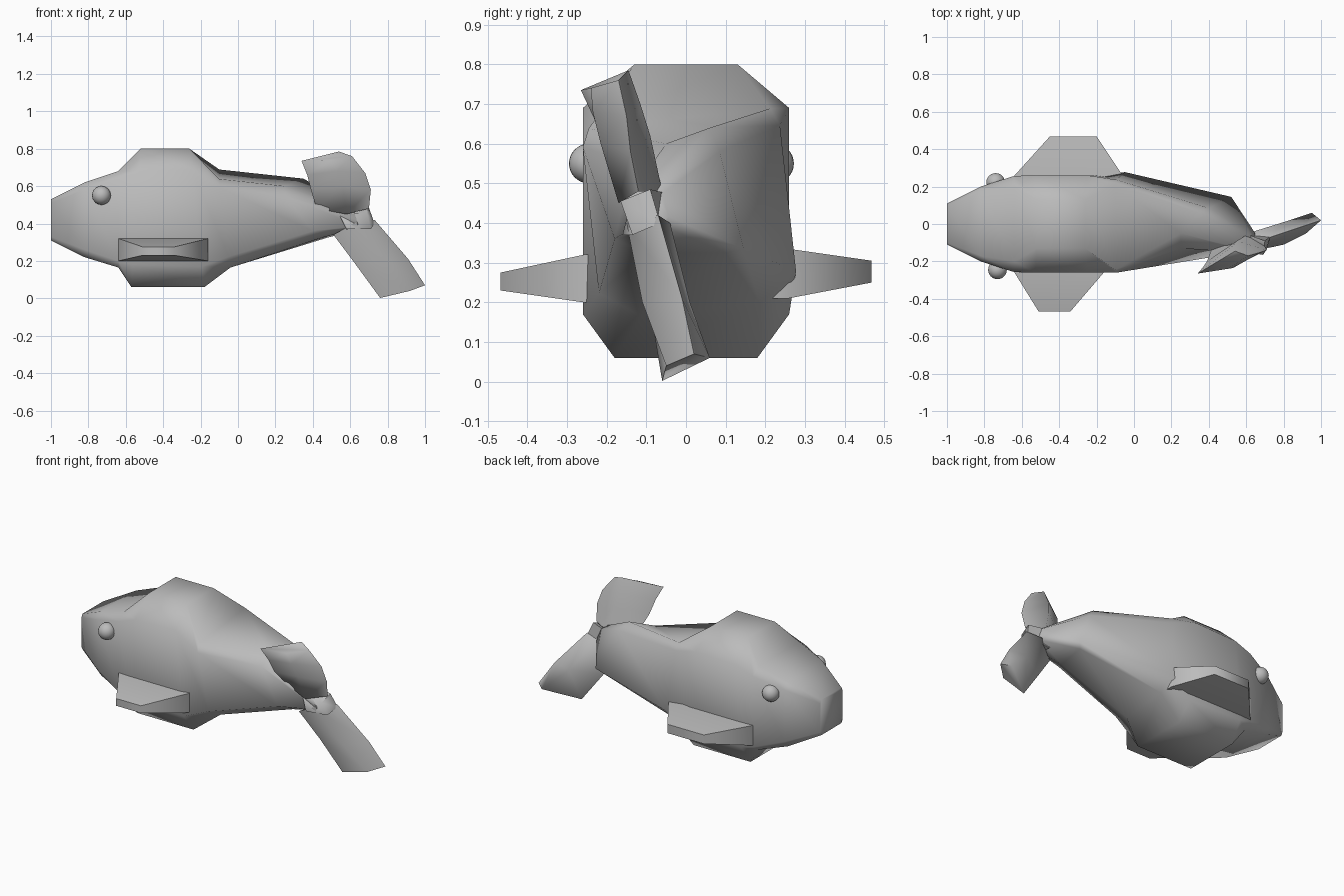
import bpy, bmesh
from math import radians, sin, cos

cube = bpy.data.objects.get("Cube")
if cube:
    bpy.data.objects.remove(cube)

grey = bpy.data.materials.new("plain_grey")
grey.use_nodes = True
colour = (0.5, 0.5, 0.5, 1)
grey.diffuse_color = colour
grey.node_tree.nodes["Principled BSDF"].inputs["Base Color"].default_value = colour


def finish(ob, angle):
    ob.data.materials.append(grey)
    bpy.ops.object.select_all(action='DESELECT')
    ob.select_set(True)
    bpy.context.view_layer.objects.active = ob
    bpy.ops.object.shade_smooth_by_angle(angle=radians(angle))


def loft(name, rings, angle=80):
    """Skin a closed solid through rings with equal point counts."""
    bm = bmesh.new()
    loops = [[bm.verts.new(p) for p in ring] for ring in rings]
    for a, b in zip(loops, loops[1:]):
        for i in range(len(a)):
            j = (i + 1) % len(a)
            bm.faces.new((a[i], a[j], b[j], b[i]))
    bm.faces.new(loops[0])
    bm.faces.new(loops[-1])
    bmesh.ops.recalc_face_normals(bm, faces=bm.faces)
    mesh = bpy.data.meshes.new(name)
    bm.to_mesh(mesh)
    bm.free()
    ob = bpy.data.objects.new(name, mesh)
    bpy.context.collection.objects.link(ob)
    finish(ob, angle)


def section(x_low, x_top, yc, w, w_top, w_low, heights, roll=0):
    """Eight-sided body section, rolled about its middle."""
    z0, z1, z2, z3 = heights
    zc = (z0 + z3) / 2
    half = [(w_low, z0), (w, z1), (w, z2), (w_top, z3)]
    outline = half + [(-y, z) for y, z in reversed(half)]
    ring = []
    for y, z in outline:
        t = (z - z0) / (z3 - z0)
        dz = z - zc
        ring.append((x_low + (x_top - x_low) * t,
                     yc + y * cos(roll) - dz * sin(roll),
                     zc + y * sin(roll) + dz * cos(roll)))
    return ring


# Slanted, twisted section where the body narrows sharply into the tail
tail_section = [
    (.48, .1, .325), (.52, .145, .335), (.4, .085, .58), (.35, .06, .64),
    (.25, -.05, .6), (.25, -.13, .55), (.4, -.18, .36), (.45, -.1, .325)]

# Body, nose to tail
loft("body", [
    section(-1, -1, 0, .11, .1, .1, (.31, .33, .51, .53)),
    section(-.82, -.82, 0, .2, .17, .17, (.22, .26, .58, .62)),
    section(-.64, -.64, 0, .257, .2, .21, (.165, .2, .64, .68)),
    section(-.57, -.52, 0, .26, .13, .18, (.06, .18, .68, .8)),
    section(-.18, -.26, 0, .26, .13, .18, (.06, .17, .69, .8)),
    section(-.04, -.1, .01, .25, .23, .15, (.18, .25, .62, .665), .11),
    tail_section,
    section(.65, .62, -.1, .05, .03, .03, (.38, .4, .46, .48), .3),
], 80)

# Tail flukes, root to tip: leading edge, one face, trailing edge, other face
loft("upper_tail_fluke", [
    [(.42, -.12, .48), (.58, -.17, .45), (.7, -.12, .48), (.6, -.06, .48)],
    [(.39, -.2, .58), (.56, -.215, .6), (.71, -.14, .58), (.55, -.09, .62)],
    [(.37, -.23, .66), (.53, -.235, .68), (.68, -.15, .67), (.53, -.115, .7)],
    [(.34, -.265, .735), (.5, -.24, .74), (.61, -.17, .76), (.54, -.145, .785)],
])
loft("lower_tail_fluke", [
    [(.51, -.13, .34), (.62, -.15, .4), (.73, -.07, .42), (.64, -.04, .4)],
    [(.63, -.09, .18), (.8, -.11, .2), (.91, -.01, .21), (.8, .01, .2)],
    [(.76, -.06, .002), (.92, -.05, .04), (1, .02, .07), (.95, .06, .06)],
])
loft("tail_joint", [
    [(.54, -.14, .45), (.58, -.16, .37), (.58, -.05, .36), (.54, -.03, .47)],
    [(.69, -.165, .455), (.71, -.135, .37), (.73, -.065, .4), (.7, -.09, .485)],
])


# Side fins
def side_fin(name, side, base, tip, base_z, tip_z):
    def ring(y, span, heights):
        a, b = span
        low, high = heights
        return [(a, side * y, low), (b, side * y, low),
                (b, side * y, high), (a, side * y, high)]
    loft(name, [ring(.2, base, base_z), ring(.258, base, base_z),
                ring(.468, tip, tip_z)], 60)


side_fin("left_fin", 1, (-.64, -.06), (-.45, -.2), (.21, .335), (.25, .305))
side_fin("right_fin", -1, (-.64, -.16), (-.51, -.34), (.2, .32), (.23, .275))

# Eyes
for name, x, y in (("left_eye", -.74, .222), ("right_eye", -.73, -.245)):
    bpy.ops.mesh.primitive_uv_sphere_add(segments=24, ring_count=16, radius=.05,
                                         location=(x, y, .55))
    eye = bpy.context.object
    eye.name = name
    finish(eye, 60)
